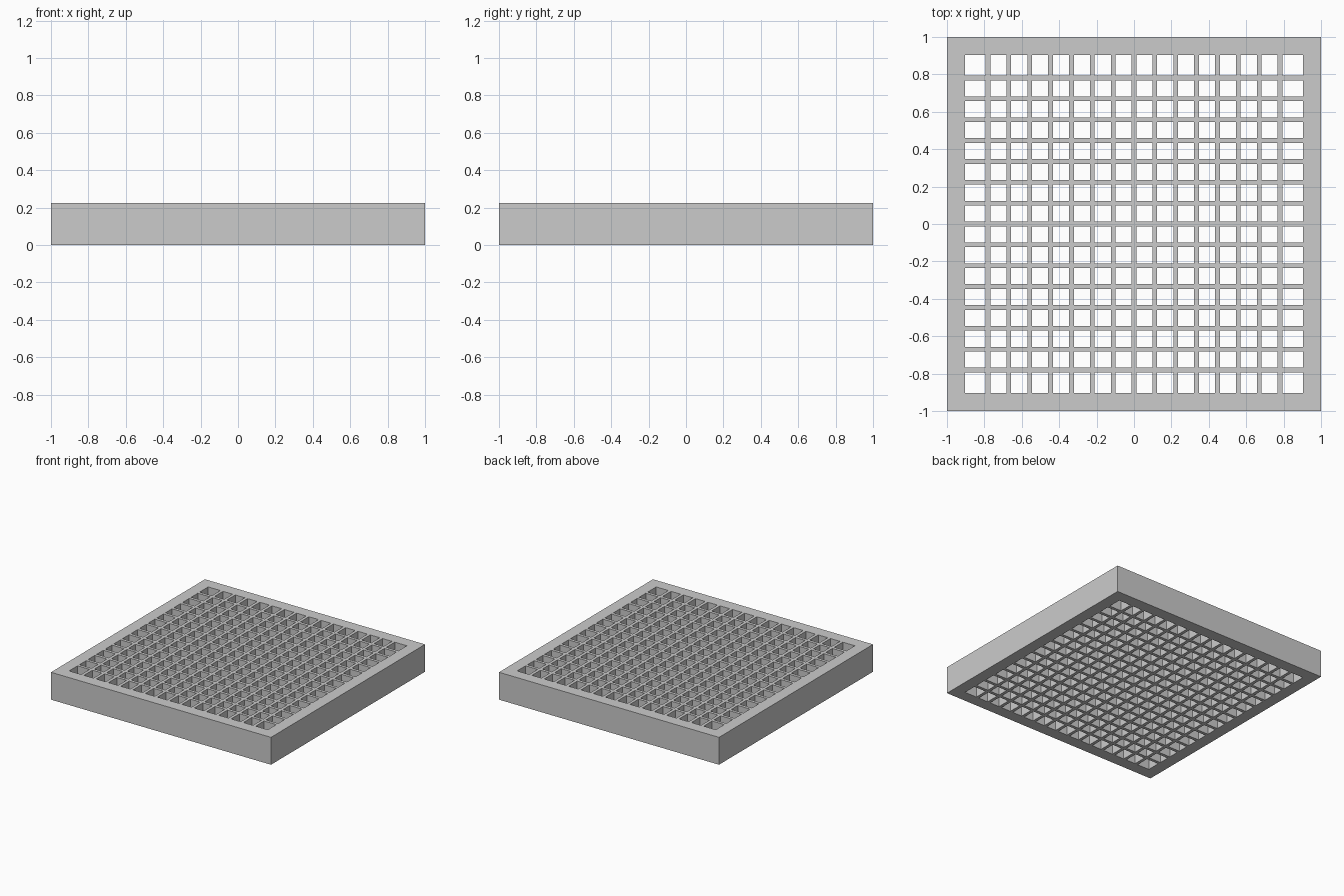
import bpy
import bmesh

cube = bpy.data.objects.get("Cube")
if cube:
    bpy.data.objects.remove(cube, do_unlink=True)

HEIGHT = 0.225      # thickness of the slab
INNER = 0.903       # half width of the opening inside the rim
BARS = 15           # bars in each direction
PITCH = 0.1115      # spacing of the bars
BAR = 0.025         # width of a bar

# Matte grey material
grey = bpy.data.materials.new("grey")
grey.use_nodes = True
colour = (0.6, 0.6, 0.6, 1)
grey.diffuse_color = colour
grey.node_tree.nodes["Principled BSDF"].inputs["Base Color"].default_value = colour

# Grid lines: outer rim, then both edges of every bar
lines = [-1, -INNER]
for i in range(BARS):
    centre = (i - BARS // 2) * PITCH
    lines += [centre - BAR / 2, centre + BAR / 2]
lines += [INNER, 1]

# Perforated sheet: a cell is a hole when it lies between bars both ways
bm = bmesh.new()
verts = [[bm.verts.new((x, y, 0)) for y in lines] for x in lines]
cells = len(lines) - 1
for i in range(cells):
    for j in range(cells):
        if not (i % 2 and j % 2):
            bm.faces.new((verts[i][j], verts[i + 1][j],
                          verts[i + 1][j + 1], verts[i][j + 1]))

# Raise the sheet into a solid grate
raised = bmesh.ops.extrude_face_region(bm, geom=bm.faces[:])["geom"]
top = [v for v in raised if isinstance(v, bmesh.types.BMVert)]
bmesh.ops.translate(bm, verts=top, vec=(0, 0, HEIGHT))
bmesh.ops.recalc_face_normals(bm, faces=bm.faces[:])

mesh = bpy.data.meshes.new("grate_panel")
bm.to_mesh(mesh)
bm.free()
mesh.materials.append(grey)
grate = bpy.data.objects.new("grate_panel", mesh)
bpy.context.collection.objects.link(grate)
